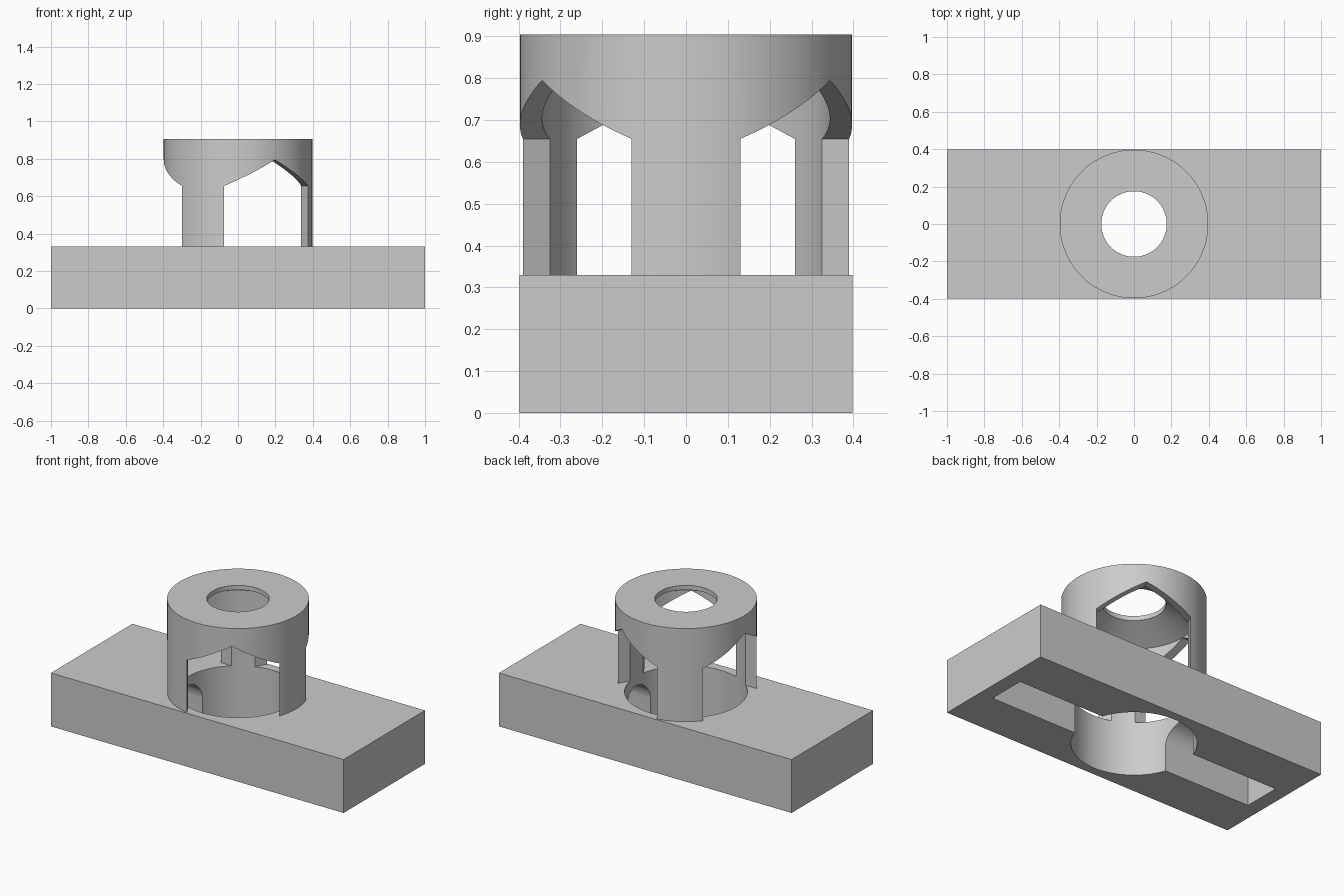
import bpy, bmesh, math
from mathutils import Matrix

cube = bpy.data.objects.get("Cube")
if cube:
    bpy.data.objects.remove(cube)

WALL_R, BORE_R, HOLE_R = 0.397, 0.344, 0.175
BASE_H, TOP = 0.33, 0.905

grey = bpy.data.materials.new("plain grey")
grey.use_nodes = True
colour = (0.6, 0.6, 0.6, 1)
grey.diffuse_color = colour
grey.node_tree.nodes["Principled BSDF"].inputs["Base Color"].default_value = colour


def make(name, bm, cutter=False):
    bmesh.ops.recalc_face_normals(bm, faces=bm.faces)
    mesh = bpy.data.meshes.new(name)
    bm.to_mesh(mesh)
    bm.free()
    mesh.materials.append(grey)
    ob = bpy.data.objects.new(name, mesh)
    bpy.context.collection.objects.link(ob)
    ob.hide_render = cutter
    return ob


def prism(name, outline, start, end, angle=0):
    """Extrude an (across, up) outline outward along a heading."""
    bm = bmesh.new()
    face = bm.faces.new([bm.verts.new((start, a, z)) for a, z in outline])
    out = bmesh.ops.extrude_face_region(bm, geom=[face])["geom"]
    moved = [v for v in out if isinstance(v, bmesh.types.BMVert)]
    bmesh.ops.translate(bm, verts=moved, vec=(end - start, 0, 0))
    bm.transform(Matrix.Rotation(math.radians(angle), 4, "Z"))
    return make(name, bm, True)


def lathe(name, profile, cutter=False, sides=128):
    """Stack rings of an open or closed (radius, z) profile into a solid."""
    bm = bmesh.new()
    rings = []
    for r, z in profile:
        rings.append([bm.verts.new((r * math.cos(i * math.tau / sides),
                                    r * math.sin(i * math.tau / sides), z))
                      for i in range(sides)])
    for low, high in zip(rings, rings[1:]):
        for i in range(sides):
            j = (i + 1) % sides
            bm.faces.new((low[i], low[j], high[j], high[i]))
    bm.faces.new(rings[0])
    bm.faces.new(rings[-1])
    return make(name, bm, cutter)


def carve(ob, cutters):
    """Subtract cutters, bake the result and drop the cutters."""
    for c in cutters:
        mod = ob.modifiers.new("cut", "BOOLEAN")
        mod.operation, mod.solver, mod.object = "DIFFERENCE", "EXACT", c
    bpy.context.view_layer.update()
    baked = ob.evaluated_get(bpy.context.evaluated_depsgraph_get())
    mesh = bpy.data.meshes.new_from_object(baked)
    ob.modifiers.clear()
    ob.data = mesh
    for c in cutters:
        bpy.data.objects.remove(c)
    bpy.ops.object.select_all(action="DESELECT")
    ob.select_set(True)
    bpy.context.view_layer.objects.active = ob
    bpy.ops.object.shade_smooth_by_angle(angle=math.radians(25))


def gable(half, bottom, eaves, peak):
    return [(-half, bottom), (half, bottom), (half, eaves), (0, peak), (-half, eaves)]


# Base block: bore, gabled cross passage and arched channel below
bm = bmesh.new()
bmesh.ops.create_cube(bm, size=1)
bm.transform(Matrix.Translation((0, 0, BASE_H / 2)) @ Matrix.Diagonal((2, 0.795, BASE_H, 1)))
base = make("base_block", bm)
ARCH_R, SPRING = 0.117, 0.158
arch = [(-ARCH_R, -0.1), (ARCH_R, -0.1)]
arch += [(ARCH_R * math.cos(i * math.pi / 24), SPRING + ARCH_R * math.sin(i * math.pi / 24))
         for i in range(25)]
carve(base, [
    lathe("base_bore", [(BORE_R, -0.1), (BORE_R, 0.5)], True),
    prism("cross_passage", gable(0.26, 0.055, 0.175, 0.275), -0.6, 0.6, 90),
    prism("floor_channel", arch, -0.91, 0.91),
])

# Round tower: tapered ceiling, top hole and three gabled windows
tower = lathe("tower", [(WALL_R, BASE_H), (WALL_R, TOP)])
cavity = [(BORE_R, 0.2), (BORE_R, 0.795), (HOLE_R, 0.877), (HOLE_R, 1.1)]
windows = [prism("window", gable(0.26, 0.2, 0.655, 0.795), 0.01, 0.6, a)
           for a in (60, 180, 300)]
carve(tower, [lathe("tower_cavity", cavity, True)] + windows)
